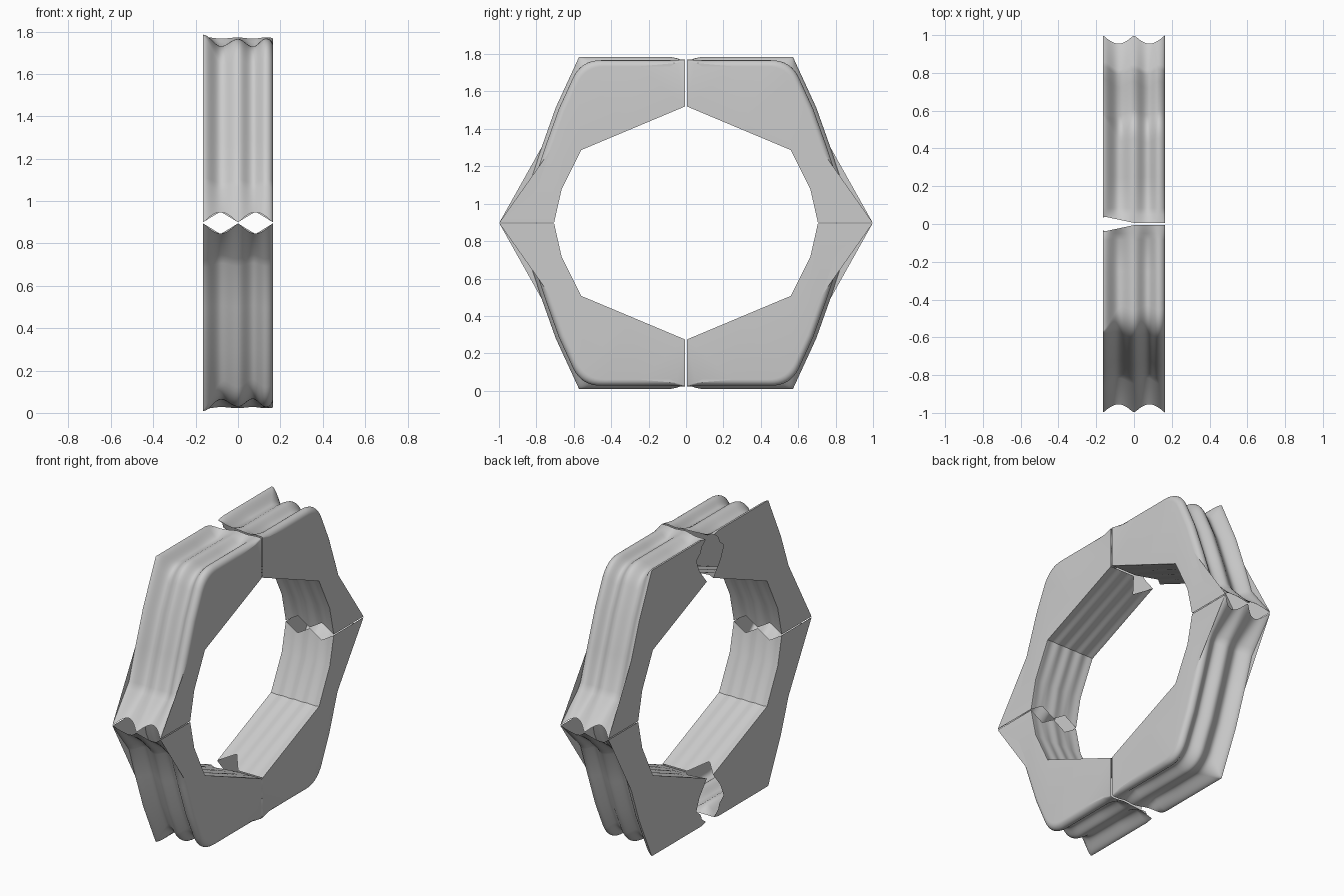
import bpy, bmesh
from math import sin, cos, pi, sqrt

if "Cube" in bpy.data.objects:
    bpy.data.objects.remove(bpy.data.objects["Cube"])

HALF = 0.165      # half thickness of the ring
MID = 0.897       # height of the ring centre
SCALLOP = [(-0.165, 0.018), (-0.08, -0.036), (0.0, -0.002), (0.07, -0.038), (0.132, 0.0)]


def scallop(x):
    """Groove offset across the rim, rounded over at the +x edge."""
    if x >= 0.132:
        return sqrt(max(0, 0.033 ** 2 - (x - 0.132) ** 2)) - 0.033
    for (x0, d0), (x1, d1) in zip(SCALLOP, SCALLOP[1:]):
        if x <= x1:
            t = (x - x0) / (x1 - x0)
            return d0 + (d1 - d0) * (0.5 - 0.5 * cos(pi * t))


def notch(x):
    """Twin openings where the halves meet at the side tips."""
    return max(0.003, 0.05 * abs(sin(pi * x / HALF)))


def outer_path(x):
    d, e = scallop(x), notch(x)
    r = 0.005 + 0.10 * min(1, (x + HALF) / 0.1)
    gap = 0.006 + 0.035 * max(0, -x / HALF)
    cy, cz = 0.56 + 0.65 * d, 0.87 + d
    pts = [(gap, 0.875 + 0.15 * d), (0.05, 0.872 + 0.5 * d), (0.085, cz), (0.25, cz)]
    a, b = (cy - r, cz), (cy + 0.42 * r, cz - 0.9 * r)
    for i in range(9):                                   # rounded shoulder
        t = i / 8
        pts.append(tuple((1 - t) ** 2 * p + 2 * t * (1 - t) * c + t * t * q
                         for p, c, q in zip(a, (cy, cz), b)))
    pts += [(0.68 + 0.93 * d, 0.61 + 0.35 * d), (0.755 + 0.93 * d, 0.40 + 0.3 * d),
            (0.82 + 0.8 * d, 0.205 + 0.4 * d), (0.845 + 0.8 * d, 0.17 + 0.5 * d)]
    pts.append((1.0 - 0.9 * e, e))
    return pts


def inner_path(x):
    w = 0.006 * sin(2 * pi * x / HALF) ** 2
    v = 0.003 + 0.05 * max(0, 1 - abs(abs(x) - 0.0825) / 0.0825)
    gap = 0.006 + 0.025 * max(0, -x / HALF)
    gap += 0.09 * max(0, 1 - abs(x + 0.085) / 0.08)      # torn end of the lining
    return [(gap, 0.625 - gap * 0.42), (0.30, 0.499 + w), (0.56 + w, 0.39 + w),
            (0.665 + w, 0.18), (0.705, v)]


def add_strip(bm, path, xs):
    rows = [[bm.verts.new((x, y, z)) for y, z in path(x)] for x in xs]
    for r0, r1 in zip(rows, rows[1:]):
        for i in range(len(r0) - 1):
            bm.faces.new((r0[i], r0[i + 1], r1[i + 1], r1[i]))
    return rows


# One quarter of the hollow shell
bm = bmesh.new()
xs = [-HALF + 0.297 * i / 36 for i in range(37)]
xs += [0.132 + 0.033 * sin(pi / 2 * i / 6) for i in range(1, 7)]
outer = add_strip(bm, outer_path, xs)
inner = add_strip(bm, inner_path, xs)

# Flat +x side, and the -x side with its ragged end
bm.faces.new(outer[-1] + inner[-1][::-1])
tear = []
for i in range(1, 8):
    t = i / 8
    y = 0.03 + 0.10 * sin(pi * t) + (0.012 if i % 2 else -0.008)
    tear.append(bm.verts.new((-HALF, y, 0.61 + 0.27 * t)))
bm.faces.new(outer[0] + inner[0][::-1] + tear)
bmesh.ops.triangulate(bm, faces=[f for f in bm.faces if len(f.verts) > 4])
bmesh.ops.recalc_face_normals(bm, faces=bm.faces)
probe = max(bm.faces, key=lambda f: f.calc_center_median().x)
if probe.normal.x < 0:
    bmesh.ops.reverse_faces(bm, faces=bm.faces)

mesh = bpy.data.meshes.new("ring_frame")
bm.to_mesh(mesh)
bm.free()
ring = bpy.data.objects.new("ring_frame", mesh)
bpy.context.collection.objects.link(ring)
ring.location.z = MID

# Mirror the quarter into the full ring
mirror = ring.modifiers.new("mirror", 'MIRROR')
mirror.use_axis = (False, True, True)
mirror.use_mirror_merge = False

bpy.context.view_layer.objects.active = ring
ring.select_set(True)
bpy.ops.object.shade_smooth_by_angle(angle=0.6)
